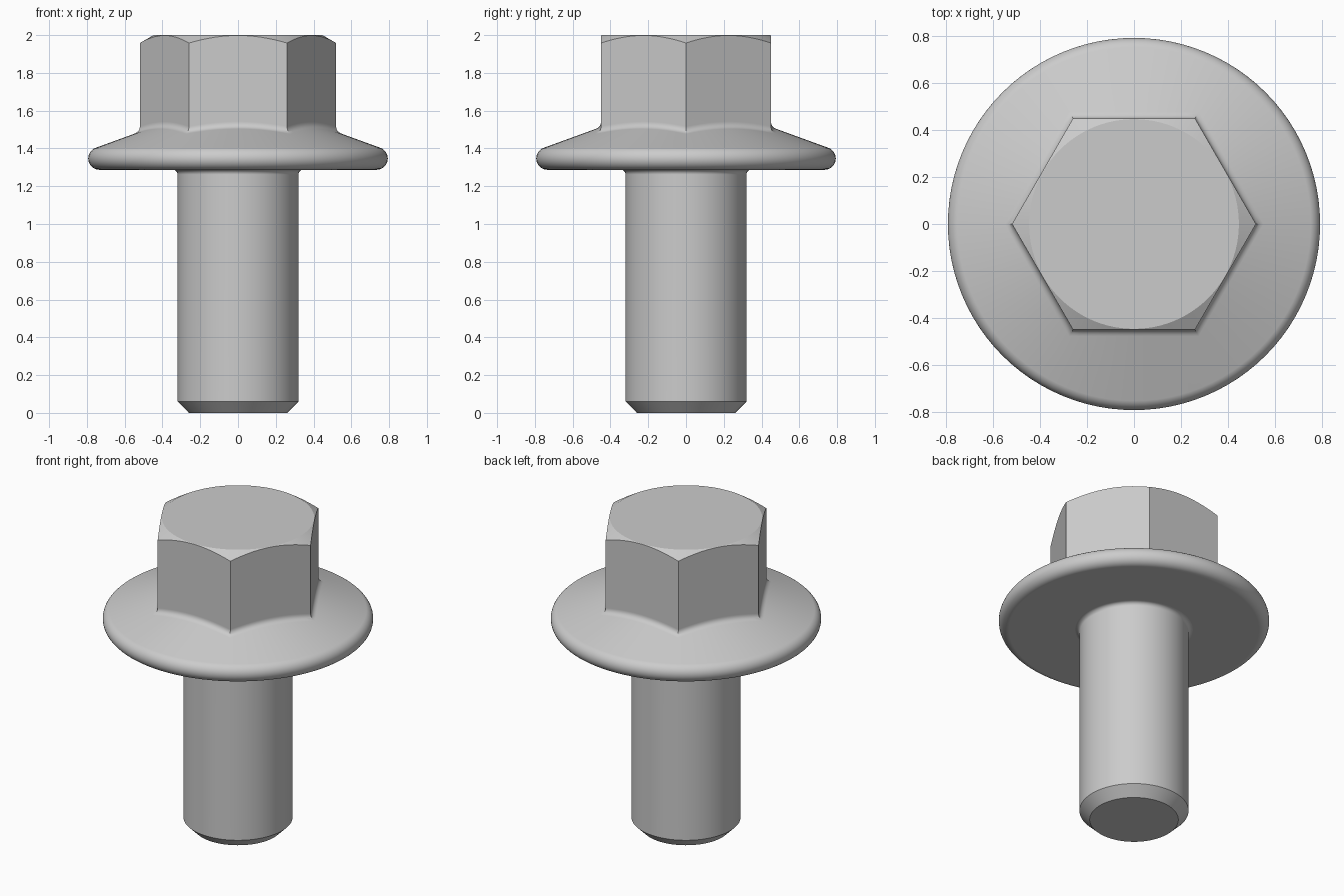
import bpy
import bmesh
from math import cos, sin, tan, pi, radians

cube = bpy.data.objects.get("Cube")
if cube:
    bpy.data.objects.remove(cube, do_unlink=True)

SEG = 96            # columns around the axis, a multiple of six
TOP = 2.0
APOTHEM = 0.45      # hex flat distance
RIM_R, RIM_Z, RIM = 0.733, 1.347, 0.06
SLOPE = radians(20)
SHANK_R, FILLET = 0.32, 0.025
UNDERSIDE = RIM_Z - RIM

steel = bpy.data.materials.new("steel_grey")
steel.use_nodes = True
GREY = (0.6, 0.6, 0.6, 1)
steel.diffuse_color = GREY
steel.node_tree.nodes["Principled BSDF"].inputs["Base Color"].default_value = GREY


def ring(radius, height):
    """Points around the axis; radius is a function of angle, height of radius."""
    points = []
    for i in range(SEG):
        a = 2 * pi * i / SEG
        r = radius(a)
        points.append((r * cos(a), r * sin(a), height(r)))
    return points


def circle(r, z):
    return ring(lambda a: r, lambda _: z)


def hexagon(apothem, height):
    return ring(lambda a: apothem / cos(a % (pi / 3) - pi / 6), height)


def loft(name, rings, cap_top=False, cap_bottom=False):
    """Skin rings listed from top to bottom."""
    bm = bmesh.new()
    loops = [[bm.verts.new(p) for p in points] for points in rings]
    for upper, lower in zip(loops, loops[1:]):
        for i in range(SEG):
            j = (i + 1) % SEG
            bm.faces.new((upper[i], lower[i], lower[j], upper[j]))
    if cap_top:
        bm.faces.new(loops[0])
    if cap_bottom:
        bm.faces.new(loops[-1][::-1])
    mesh = bpy.data.meshes.new(name)
    bm.to_mesh(mesh)
    bm.free()
    mesh.materials.append(steel)
    obj = bpy.data.objects.new(name, mesh)
    bpy.context.collection.objects.link(obj)
    bpy.ops.object.select_all(action='DESELECT')
    obj.select_set(True)
    bpy.context.view_layer.objects.active = obj
    bpy.ops.object.shade_smooth_by_angle(angle=radians(25))
    weighted = obj.modifiers.new("weighted_normals", 'WEIGHTED_NORMAL')
    weighted.keep_sharp = True
    return obj


def cone(r):
    """Height of the sloping flange top at radius r."""
    start_r = RIM_R + RIM * sin(SLOPE)
    start_z = RIM_Z + RIM * cos(SLOPE)
    return start_z + (start_r - r) * tan(SLOPE)


# Hex head with a conical top chamfer
disc = APOTHEM - 0.003
rings = [circle(disc, TOP),
         hexagon(APOTHEM, lambda r: TOP - (r - disc) * tan(radians(30)))]

# Small fillet from the hex sides onto the flange
for k in range(7):
    t = k / 6
    rings.append(hexagon(APOTHEM + 0.028 * t * t,
                         lambda r, t=t: cone(r) + 0.028 * (1 - t) ** 2))

# Sloping flange with a rounded rim and flat underside
for k in range(17):
    a = pi / 2 - SLOPE - (pi - SLOPE) * k / 16
    rings.append(circle(RIM_R + RIM * cos(a), RIM_Z + RIM * sin(a)))
rings.append(circle(SHANK_R + FILLET, UNDERSIDE))
loft("hex_flange_head", rings, cap_top=True)

# Shank with a fillet under the flange and a chamfered tip
rings = []
for k in range(7):
    a = pi / 2 * k / 6
    rings.append(circle(SHANK_R + FILLET * (1 - sin(a)),
                        UNDERSIDE - FILLET * (1 - cos(a))))
rings += [circle(SHANK_R, 0.06), circle(SHANK_R - 0.06, 0)]
loft("shank", rings, cap_bottom=True)
